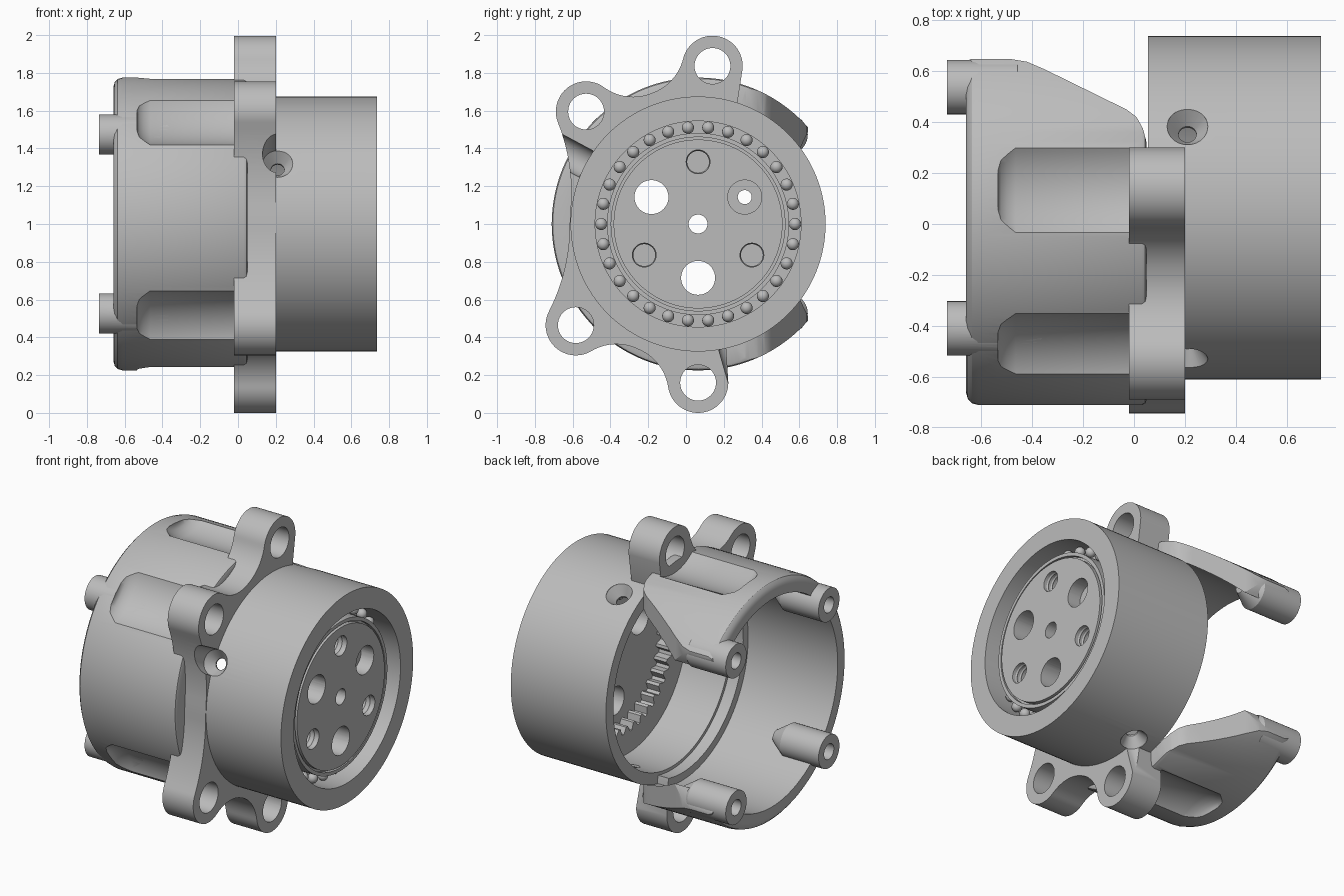
import bpy, bmesh
from math import sin, cos, acos, atan2, pi, radians
from mathutils import Matrix, Vector

if "Cube" in bpy.data.objects:
    bpy.data.objects.remove(bpy.data.objects["Cube"])

CY, CZ = 0.064, 1.0              # main axis runs along x through this point
LUGS = [84.8, 134.9, 219.6, 270]
LUG_D, LUG_R = 0.84, 0.16
POST_ANGLES = [45, 135, 225, 315]

grey = bpy.data.materials.new("machined_grey")
grey.use_nodes = True
grey.diffuse_color = (0.5, 0.5, 0.5, 1)
grey.node_tree.nodes["Principled BSDF"].inputs["Base Color"].default_value = (0.5, 0.5, 0.5, 1)


def finish(name, bm, matrix=Matrix()):
    bmesh.ops.remove_doubles(bm, verts=bm.verts, dist=1e-5)
    bmesh.ops.recalc_face_normals(bm, faces=bm.faces)
    bm.transform(matrix)
    mesh = bpy.data.meshes.new(name)
    bm.to_mesh(mesh)
    bm.free()
    mesh.materials.append(grey)
    ob = bpy.data.objects.new(name, mesh)
    bpy.context.collection.objects.link(ob)
    return ob


def along_x(angle=0, dist=0):
    """Frame whose z runs along the model's x, placed around the main axis."""
    a = radians(angle)
    return Matrix.Translation((0, CY + dist * cos(a), CZ + dist * sin(a))) @ Matrix.Rotation(pi / 2, 4, 'Y')


def lathe(name, profile, matrix=None, n=128):
    """Revolve a closed (position, radius) profile."""
    bm = bmesh.new()
    rings = [[bm.verts.new((r * cos(2 * pi * i / n), r * sin(2 * pi * i / n), t)) for t, r in profile]
             for i in range(n)]
    m = len(profile)
    for i in range(n):
        a, b = rings[i], rings[(i + 1) % n]
        for j in range(m):
            k = (j + 1) % m
            bm.faces.new((a[j], b[j], b[k], a[k]))
    return finish(name, bm, matrix or along_x())


def rod(name, x0, x1, r, angle=0, dist=0, n=40):
    return lathe(name, [(x0, 0), (x0, r), (x1, r), (x1, 0)], along_x(angle, dist), n)


def prism(name, points, direction):
    bm = bmesh.new()
    face = bm.faces.new([bm.verts.new(p) for p in points])
    new = bmesh.ops.extrude_face_region(bm, geom=[face])["geom"]
    bmesh.ops.translate(bm, vec=direction, verts=[v for v in new if isinstance(v, bmesh.types.BMVert)])
    return finish(name, bm)


def cut(ob, cutters, operation='DIFFERENCE'):
    bpy.context.view_layer.objects.active = ob
    for c in cutters:
        mod = ob.modifiers.new("cut", 'BOOLEAN')
        mod.operation, mod.solver, mod.object = operation, 'EXACT', c
        bpy.ops.object.modifier_apply(modifier=mod.name)
        bpy.data.objects.remove(c)


def smooth(ob, angle=32):
    bpy.ops.object.select_all(action='DESELECT')
    ob.select_set(True)
    bpy.context.view_layer.objects.active = ob
    bpy.ops.object.shade_smooth_by_angle(angle=radians(angle))


def countersinks():
    profile = [(0.5, 0), (0.5, 0.035), (0.61, 0.035), (0.672, 0.08), (0.9, 0.08), (0.9, 0)]
    return [lathe("screw_cutter", profile,
                  Matrix.Translation((0.21, CY, CZ)) @ Matrix.Rotation(radians(a - 90), 4, 'X'), 40)
            for a in (61.8, 151.8, 286)]


def channels(angles):
    profile = [(-0.535, 0), (-0.535, 0.24), (-0.522, 0.262), (-0.5, 0.275), (-0.465, 0.295),
               (-0.02, 0.295), (-0.02, 0)]
    return [lathe("channel_cutter", profile, along_x(a, 1.0), 96) for a in angles]


# Rear shell: rounded tube, trimmed to sloping wings, with bolt channels
shell = lathe("rear_shell", [(-0.66, 0.67), (-0.66, 0.725), (-0.653, 0.75), (-0.637, 0.768), (-0.61, 0.775),
                             (0.03, 0.775), (0.044, 0.769), (0.05, 0.755), (0.05, 0.67)])
wing = [(-0.7, -1), (-0.7, 0.647), (-0.48, 0.647), (-0.42, 0.637), (-0.35, 0.607), (-0.03, 0.45),
        (0.01, 0.42), (0.035, 0.375), (0.047, 0.33), (0.055, 0.29), (0.055, -1)]
tip = [(0.6, 1), (0.6, 0.54), (0.583, 0.49), (0.53, 0.38)]
tip = [(-1, 1)] + tip + [(y, -z) for y, z in tip[::-1]] + [(-1, -1)]
cut(shell, [prism("wing_trim", [(x, y, -0.5) for x, y in wing], (0, 0, 3)),
            prism("tip_trim", [(-1, CY + y, CZ + z) for y, z in tip], (2, 0, 0))], 'INTERSECT')
cut(shell, channels(LUGS))
cut(shell, [rod("post_bore", -0.8, -0.56, 0.05, a, 0.672) for a in POST_ANGLES])
smooth(shell)

# Mounting posts with a tapered root and a blind hole
for i, a in enumerate(POST_ANGLES):
    post = lathe(f"mounting_post_{i + 1}",
                 [(-0.735, 0.05), (-0.735, 0.107), (-0.46, 0.107), (-0.36, 0.04), (-0.36, 0),
                  (-0.56, 0), (-0.56, 0.05)], along_x(a, 0.67), 40)
    cut(post, channels(LUGS[1:3]))
    smooth(post)


# Flange outline: four lugs joined to a base arc by fillets
def arc(center, r, start, end, n=14):
    return [center + r * Vector((cos(start + (end - start) * i / n), sin(start + (end - start) * i / n)))
            for i in range(n + 1)]


def polar(r, a):
    return Vector((r * cos(a), r * sin(a)))


def fillet(lug, side, f, base):
    """Concave arc from the base circle to a lug; also the angle where it meets the lug."""
    d = base + f
    off = acos((d * d + LUG_D ** 2 - (LUG_R + f) ** 2) / (2 * d * LUG_D))
    c = polar(d, lug + side * off)
    to_lug = polar(LUG_D, lug) - c
    a0, a1 = atan2(-c.y, -c.x), atan2(to_lug.y, to_lug.x)
    a1 = a0 + (a1 - a0 + pi) % (2 * pi) - pi
    return arc(c, f, a0, a1), a1 + pi


outline = []
angles = [radians(a) for a in LUGS]
narrow, wide = (0.26, 0.735), (1.0, 0.68)
gaps = [None, narrow, wide, narrow, None]
for i, a in enumerate(angles):
    center = polar(LUG_D, a)
    start, end = a - pi / 2 - 0.1, a + pi / 2 + 0.1
    before, after = [polar(0.645, a - 0.23)], [polar(0.645, a + 0.23)]
    if gaps[i]:
        before, start = fillet(a, -1, *gaps[i])
    if gaps[i + 1]:
        after, end = fillet(a, 1, *gaps[i + 1])
        after = after[::-1]
    start = a + (start - a + pi) % (2 * pi) - pi
    end = a + (end - a + pi) % (2 * pi) - pi
    outline += before + arc(center, LUG_R, start, end, 32)[1:-1] + after
outline += arc(Vector((0, 0)), 0.62, angles[-1] + 0.23, angles[0] - 0.23, 72)
flange = prism("lug_flange", [(-0.02, CY + p.x, CZ + p.y) for p in outline], (0.22, 0, 0))
cut(flange, [rod("lug_bore", -0.1, 0.3, 0.095, a, LUG_D) for a in LUGS])
cut(flange, countersinks())
smooth(flange)

# Drum housing with stepped bore and ball race
drum = lathe("drum_housing", [(0.055, 0.6), (0.055, 0.675), (0.735, 0.675), (0.735, 0.545), (0.56, 0.545),
                              (0.56, 0.475), (0.5, 0.475), (0.5, 0.6)])
cut(drum, countersinks())
smooth(drum)

# Bearing balls
bm = bmesh.new()
for i in range(30):
    a = 2 * pi * i / 30
    bmesh.ops.create_uvsphere(bm, u_segments=16, v_segments=10, radius=0.032,
                              matrix=Matrix.Translation((0.6, CY + 0.513 * cos(a), CZ + 0.513 * sin(a))))
smooth(finish("bearing_balls", bm), 60)

# Output carrier with a thin ring groove and its holes
carrier = lathe("output_carrier", [(0.46, 0), (0.46, 0.482), (0.685, 0.482), (0.685, 0.46), (0.66, 0.46),
                                   (0.66, 0.447), (0.69, 0.447), (0.69, 0)])
holes = [rod("center_bore", 0.3, 0.8, 0.05)]
holes += [rod("pin_bore", 0.3, 0.8, 0.09, a, 0.285) for a in (30, 150, 270)]
holes += [rod("thread_bore", 0.55, 0.8, 0.063, a, 0.329) for a in (90, 210, 330)]
cut(carrier, holes)
smooth(carrier)

# Hollow pin in one carrier hole
pin = lathe("hollow_pin", [(0.46, 0.037), (0.46, 0.092), (0.6, 0.092), (0.6, 0.037)], along_x(30, 0.285), 40)
smooth(pin)

# Thread ridges in the blind holes
for i, a in enumerate((90, 210, 330)):
    for j in range(3):
        x = 0.59 + 0.03 * j
        smooth(lathe(f"thread_ridge_{i + 1}_{j + 1}", [(x, 0.064), (x + 0.01, 0.058), (x + 0.02, 0.064)],
                     along_x(a, 0.329), 32))

# Internal ring gear
TEETH = 36
bm = bmesh.new()
loops = []
for i in range(TEETH * 4):
    a = 2 * pi * i / (TEETH * 4)
    inner = 0.425 if i % 4 < 2 else 0.465
    loops.append([bm.verts.new((0.37, CY + r * cos(a), CZ + r * sin(a))) for r in (inner, 0.61)])
faces = [bm.faces.new((p[0], q[0], q[1], p[1])) for p, q in zip(loops, loops[1:] + loops[:1])]
new = bmesh.ops.extrude_face_region(bm, geom=faces)["geom"]
bmesh.ops.translate(bm, vec=(0.11, 0, 0), verts=[v for v in new if isinstance(v, bmesh.types.BMVert)])
smooth(finish("ring_gear", bm), 20)
